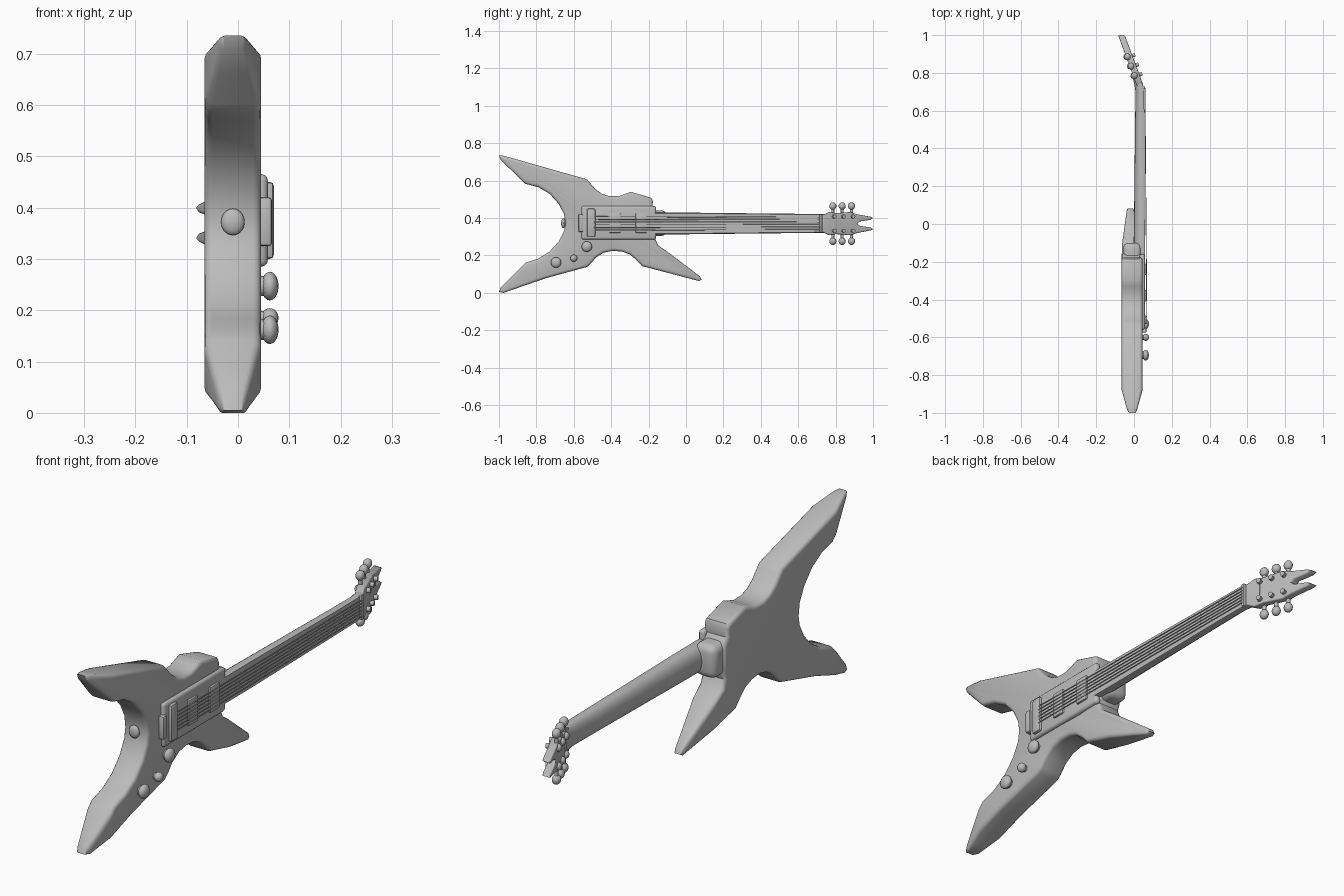
import bpy, bmesh, math
from mathutils import Matrix, Vector

if "Cube" in bpy.data.objects:
    bpy.data.objects.remove(bpy.data.objects["Cube"])

grey = bpy.data.materials.new("plain_grey")
grey.diffuse_color = (0.5, 0.5, 0.5, 1)
grey.use_nodes = True
grey.node_tree.nodes["Principled BSDF"].inputs["Base Color"].default_value = grey.diffuse_color


def finish(bm, name, angle=40):
    bmesh.ops.recalc_face_normals(bm, faces=bm.faces)
    me = bpy.data.meshes.new(name)
    bm.to_mesh(me)
    bm.free()
    me.materials.append(grey)
    ob = bpy.data.objects.new(name, me)
    bpy.context.collection.objects.link(ob)
    bpy.ops.object.select_all(action='DESELECT')
    ob.select_set(True)
    bpy.context.view_layer.objects.active = ob
    bpy.ops.object.shade_smooth_by_angle(angle=math.radians(angle))
    return ob


def slab(outline, x0, x1, bevel):
    """Extrude a (y, z) outline along x and round its front and back rims."""
    bm = bmesh.new()
    f = bm.faces.new([bm.verts.new((x0, y, z)) for y, z in outline])
    ext = bmesh.ops.extrude_face_region(bm, geom=[f])
    for v in ext['geom']:
        if isinstance(v, bmesh.types.BMVert):
            v.co.x = x1
    bm.normal_update()
    bmesh.ops.recalc_face_normals(bm, faces=bm.faces)
    rims = [e for e in bm.edges if abs(e.verts[0].co.x - e.verts[1].co.x) < 1e-6]
    bmesh.ops.bevel(bm, geom=rims, offset=bevel, segments=3, profile=0.5,
                    affect='EDGES', clamp_overlap=False)
    bmesh.ops.triangulate(bm, faces=[f for f in bm.faces if len(f.verts) > 4])
    return bm


def cut(bm, y):
    bmesh.ops.bisect_plane(bm, geom=bm.verts[:] + bm.edges[:] + bm.faces[:],
                           plane_co=(0, y, 0), plane_no=(0, 1, 0))


def box(name, x, y, z, bevel=0.004, segs=2):
    bm = bmesh.new()
    bmesh.ops.create_cube(bm, size=1)
    for v in bm.verts:
        v.co = Vector([(r[0] + r[1]) / 2 + c * (r[1] - r[0]) for r, c in zip((x, y, z), v.co)])
    if bevel:
        bmesh.ops.bevel(bm, geom=bm.edges[:], offset=bevel, segments=segs,
                        profile=0.5, affect='EDGES')
    return finish(bm, name)


def ball(name, centre, radii):
    bm = bmesh.new()
    bmesh.ops.create_uvsphere(bm, u_segments=16, v_segments=10, radius=1)
    bmesh.ops.transform(bm, verts=bm.verts, matrix=Matrix.Translation(centre) @ Matrix.Diagonal((*radii, 1)))
    return finish(bm, name)


def post(name, a, b, r):
    a, b = Vector(a), Vector(b)
    bm = bmesh.new()
    m = Matrix.Translation((a + b) / 2) @ (b - a).to_track_quat('Z', 'Y').to_matrix().to_4x4()
    bmesh.ops.create_cone(bm, cap_ends=True, segments=14, radius1=r, radius2=r,
                          depth=(b - a).length, matrix=m)
    return finish(bm, name)


# Winged body with pointed, thinning tips
outline = [
    (-1.0, 0.735), (-0.975, 0.733), (-0.53, 0.607), (-0.515, 0.59), (-0.485, 0.555), (-0.45, 0.53),
    (-0.41, 0.517), (-0.36, 0.517), (-0.33, 0.527), (-0.295, 0.54), (-0.185, 0.508), (-0.177, 0.49),
    (-0.18, 0.455), (-0.155, 0.425), (-0.155, 0.315), (-0.165, 0.29), (-0.15, 0.255), (-0.10, 0.22),
    (0.075, 0.088), (0.083, 0.07), (0.07, 0.063), (-0.235, 0.143), (-0.265, 0.175), (-0.30, 0.205),
    (-0.34, 0.22), (-0.39, 0.225), (-0.44, 0.215), (-0.48, 0.19), (-0.51, 0.155), (-0.53, 0.138),
    (-0.75, 0.078), (-0.975, 0.0), (-1.0, 0.005), (-0.99, 0.03), (-0.86, 0.16), (-0.79, 0.183),
    (-0.73, 0.22), (-0.68, 0.275), (-0.652, 0.33), (-0.645, 0.37), (-0.652, 0.42), (-0.68, 0.475),
    (-0.73, 0.53), (-0.79, 0.565), (-0.86, 0.583), (-0.99, 0.71)]
bm = slab(outline, -0.065, 0.045, 0.015)
for y in (-0.94, -0.88, -0.1, 0.0):
    cut(bm, y)
for v in bm.verts:
    y = v.co.y
    wing = min(1, max(0, (-0.88 - y) / 0.12))
    horn = min(1, max(0, (y + 0.12) / 0.2)) if v.co.z < 0.3 else 0
    k = 1 - 0.6 * wing - 0.68 * horn
    v.co.x = -0.01 - 0.01 * horn + (v.co.x + 0.01) * k
finish(bm, "body")

# Raised centre of the body and the rounded neck heel
box("centre_plate", (0.03, 0.058), (-0.56, -0.16), (0.285, 0.465), 0.012, 3)
box("neck_heel", (-0.058, 0.04), (-0.25, -0.10), (0.305, 0.44), 0.03, 4)

# Neck: flat front, half-round back, bending into the headstock
bm = bmesh.new()
rings = []
for y, front, back, half in ((-0.25, 0.058, -0.005, 0.058), (0.0, 0.057, 0.0, 0.058),
                             (0.55, 0.055, 0.006, 0.052), (0.70, 0.053, 0.008, 0.051),
                             (0.74, 0.045, 0.002, 0.051), (0.79, 0.030, -0.012, 0.05)):
    pts = [(front, half - 0.004), (front, 0.004 - half)]
    for i in range(11):
        a = math.pi * i / 10
        pts.append((front - 0.012 - (front - 0.012 - back) * math.sin(a) ** 0.8 if 0 < i < 10
                    else front - 0.012, -half * math.cos(a)))
    rings.append([bm.verts.new((x, y, 0.371 + z)) for x, z in pts])
for a, b in zip(rings, rings[1:]):
    for i in range(len(a)):
        j = (i + 1) % len(a)
        bm.faces.new((a[i], a[j], b[j], b[i]))
bm.faces.new(rings[0])
bm.faces.new(rings[-1])
finish(bm, "neck")

# Forked headstock leaning back
TILT = -0.37


def lean(y):
    return 0.026 + TILT * (y - 0.75)


half = [(0.73, 0.045), (0.765, 0.062), (0.80, 0.056), (0.88, 0.062), (0.915, 0.05),
        (0.985, 0.037), (1.0, 0.03), (0.985, 0.02), (0.93, 0.012)]
head = [(y, 0.37 + d) for y, d in half] + [(0.915, 0.37)] + [(y, 0.37 - d) for y, d in reversed(half)]
bm = slab(head, -0.018, 0.018, 0.006)
for v in bm.verts:
    v.co.x += lean(v.co.y)
finish(bm, "headstock")

# Tuners on both edges of the headstock
for side in (-1, 1):
    for y in (0.785, 0.835, 0.885):
        x = lean(y)
        z = 0.37 + side * 0.092
        post("tuner_shaft", (x - 0.01, y, 0.37 + side * 0.05), (x - 0.01, y, z), 0.008)
        ball("tuner_button", (x - 0.01, y, z + side * 0.002), (0.017, 0.019, 0.02))
        zi = 0.37 + side * 0.038
        post("tuner_peg", (x, y, zi), (x + 0.03, y + 0.011, zi), 0.01)
        ball("tuner_housing", (x - 0.018, y, zi), (0.014, 0.016, 0.016))

# Nut, bridge, tailpiece and pickups
box("nut", (0.04, 0.059), (0.715, 0.728), (0.322, 0.42), 0.002)
box("bridge", (0.04, 0.07), (-0.53, -0.485), (0.30, 0.45), 0.008)
box("tailpiece", (0.04, 0.066), (-0.575, -0.55), (0.325, 0.42), 0.006)
for y in (-0.38, -0.24):
    box("pickup", (0.04, 0.066), (y - 0.03, y + 0.03), (0.32, 0.425), 0.005)

# Six strings
for i in range(6):
    z = 0.335 + i * 0.0145
    post("string", (0.068, -0.51, z), (0.058, 0.72, 0.371 + (z - 0.371) * 0.9), 0.0022)

# Control knobs along the lower wing
for y, z, r in ((-0.53, 0.247, 0.028), (-0.60, 0.185, 0.019), (-0.695, 0.162, 0.028)):
    post("knob_stem", (0.03, y, z), (0.058, y, z), r * 0.7)
    ball("knob", (0.062, y, z), (0.017, r, r))

# Strap button in the tail notch
post("strap_button_stem", (-0.01, -0.63, 0.372), (-0.01, -0.655, 0.372), 0.014)
ball("strap_button", (-0.01, -0.656, 0.372), (0.023, 0.012, 0.026))
